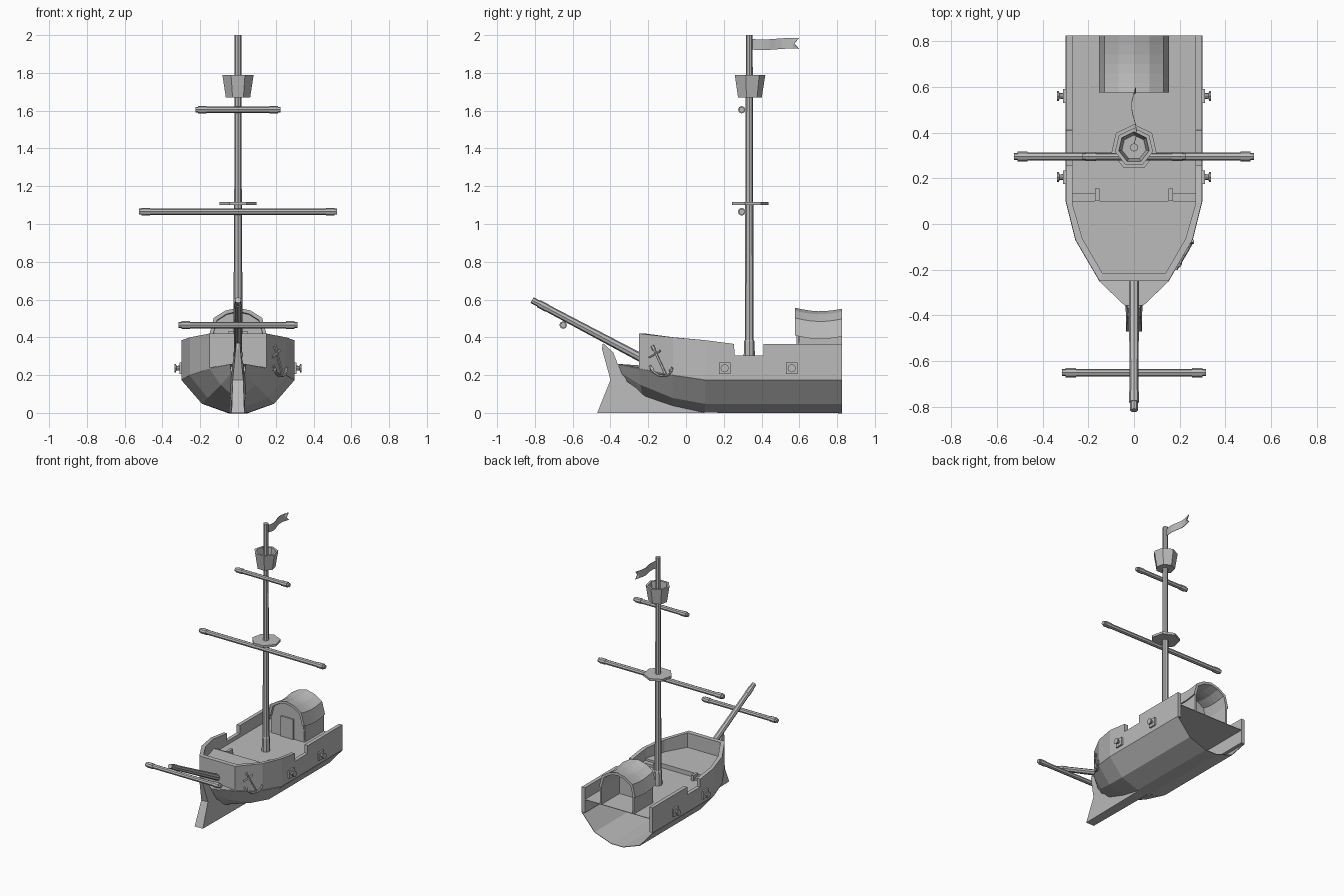
import bpy, bmesh, math
from mathutils import Vector

old = bpy.data.objects.get("Cube")
if old:
    bpy.data.objects.remove(old, do_unlink=True)

GREY = (0.5, 0.5, 0.5, 1)
mat = bpy.data.materials.new("plain grey")
mat.use_nodes = True
mat.diffuse_color = GREY
mat.node_tree.nodes["Principled BSDF"].inputs["Base Color"].default_value = GREY

DECK, FORE = 0.275, 0.31


def make(name, verts, faces, mirror=False, thick=0):
    mesh = bpy.data.meshes.new(name)
    bm = bmesh.new()
    vs = [bm.verts.new(v) for v in verts]
    for f in faces:
        bm.faces.new([vs[i] for i in f])
    bmesh.ops.remove_doubles(bm, verts=bm.verts, dist=0.0001)
    bmesh.ops.recalc_face_normals(bm, faces=bm.faces)
    bm.to_mesh(mesh)
    bm.free()
    mesh.materials.append(mat)
    ob = bpy.data.objects.new(name, mesh)
    bpy.context.collection.objects.link(ob)
    if mirror:
        ob.modifiers.new("mirror", 'MIRROR').use_clip = True
    if thick:
        m = ob.modifiers.new("thickness", 'SOLIDIFY')
        m.thickness, m.offset = thick, 0
    return ob


def loft(name, rings, closed=True, caps=True, **kw):
    """Skin a list of equal-length point rings."""
    n = len(rings[0])
    faces = []
    for r in range(len(rings) - 1):
        for i in range(n if closed else n - 1):
            j = (i + 1) % n
            faces.append((r * n + i, r * n + j, r * n + n + j, r * n + n + i))
    if closed and caps:
        faces += [tuple(range(n)), tuple(range((len(rings) - 1) * n, len(rings) * n))]
    return make(name, [p for ring in rings for p in ring], faces, **kw)


def rod(name, a, b, profile, sides=8, spin=0.0):
    """Turned shape from a to b; profile holds (fraction, radius)."""
    a, b = Vector(a), Vector(b)
    q = (b - a).to_track_quat('Z', 'Y')
    rings = []
    for t, r in profile:
        angles = [spin + 2 * math.pi * i / sides for i in range(sides)]
        rings.append([a.lerp(b, t) + q @ Vector((r * math.cos(k), r * math.sin(k), 0)) for k in angles])
    return loft(name, rings)


def box(name, lo, hi):
    rings = [[(lo[0], lo[1], z), (hi[0], lo[1], z), (hi[0], hi[1], z), (lo[0], hi[1], z)]
             for z in (lo[2], hi[2])]
    return loft(name, rings)


# Lower hull shell, open at the stern
stations = [
    [(.298, .825, .175), (.19, .825, .05), (.05, .825, 0), (0, .825, 0)],
    [(.298, .10, .175), (.19, .10, .05), (.05, .10, .003), (0, .10, .003)],
    [(.255, -.07, .20), (.16, -.07, .08), (.04, -.07, .04), (0, -.07, .04)],
    [(.15, -.25, .235), (.09, -.24, .15), (.025, -.23, .09), (0, -.23, .09)],
    [(.04, -.355, .257), (.035, -.34, .21), (.02, -.31, .165), (0, -.31, .165)],
]
loft("lower_hull", stations, closed=False, mirror=True, thick=.004)
make("bow_shelf", [(0, -.25, .25), (.15, -.25, .237), (.04, -.355, .257), (0, -.36, .257)],
     [(0, 1, 2, 3)], mirror=True, thick=.004)

# Bulwark: outer x, outer y, inner x, inner y, bottom, top
wall = [
    (.298, .825, .27, .825, .175, .365), (.298, .41, .27, .41, .175, .365),
    (.298, .409, .27, .409, .175, .305), (.298, .256, .27, .256, .175, .305),
    (.298, .255, .27, .255, .175, .365), (.298, .10, .27, .09, .175, .385),
    (.255, -.07, .225, -.065, .20, .40), (.15, -.25, .138, -.215, .235, .42),
    (0, -.25, 0, -.215, .235, .42),
]
loft("bulwark", [[(a, b, lo), (a, b, hi), (c, d, hi), (c, d, lo)]
                 for a, b, c, d, lo, hi in wall], caps=False, mirror=True)
make("bulwark_stern_end", [(.298, .825, .175), (.298, .825, .365), (.27, .825, .365), (.27, .825, .175)],
     [(0, 1, 2, 3)], mirror=True)

# Decks
make("main_deck", [(0, .825, DECK), (.28, .825, DECK), (.28, .10, DECK), (0, .10, DECK)],
     [(0, 1, 2, 3)], mirror=True, thick=.004)
outline = [(0, .10), (.28, .10), (.235, -.07), (.145, -.222), (0, -.222)]
loft("fore_deck", [[(x, y, z) for x, y in outline] for z in (DECK - .005, FORE)], mirror=True)
for s in (-1, 1):
    xs = sorted((s * .16, s * .275))
    box("deck_step", (xs[0], .10, DECK), (xs[1], .135, FORE - .015))
    box("step_post", (s * .16 - .01, .10, DECK), (s * .16 + .01, .155, FORE + .008))

# Stem and keel: y, z, half width
keel = [(-.47, 0, .034), (-.40, .175, .028), (-.445, .34, .012), (-.44, .37, .01), (-.385, .32, .012),
        (-.36, .255, .03), (-.31, .165, .038), (-.22, .10, .04), (-.07, .045, .04), (.10, 0, .04)]
loft("stem_and_keel", [[(s * w, y, z) for y, z, w in keel] for s in (-1, 1)])

# Mast, platform and lookout basket
rod("mast", (0, .335, DECK), (0, .335, 2),
    [(0, .03), (.06, .028), (.065, .0235), (.48, .0215), (.49, .02), (1, .018)])
rod("mast_platform", (0, .335, 1.10), (0, .335, 1.117), [(0, .101), (1, .101)], 7, -math.pi / 2)
rod("lookout_basket", (0, .335, 1.67), (0, .335, 1.79),
    [(0, .066), (1, .085), (1, .068), (.1, .054)], 7, -math.pi / 2)


# Yards with thicker end collars
def yard(name, half, y, z, r):
    c = .045 / (2 * half)
    e = .015 / (2 * half)
    prof = [(0, r * .9), (e, r * .9), (e, r * 1.2), (e + c, r * 1.2), (e + c, r)]
    rod(name, (-half, y, z), (half, y, z), prof + [(1 - t, k) for t, k in reversed(prof)])


yard("upper_yard", .226, .295, 1.605, .0165)
yard("main_yard", .525, .295, 1.065, .0175)
yard("bowsprit_yard", .314, -.65, .465, .017)
rod("bowsprit", (0, -.815, .597), (0, -.235, .29),
    [(0, .017), (.06, .017), (.06, .021), (.14, .021), (.14, .019), (1, .023)])

# Waving swallow-tailed pennant
steps = 8
rows = [[], [], []]
for i in range(steps + 1):
    t = i / steps
    x = .011 * math.sin(t * 7)
    z = 1.953 + .004 * math.sin(t * 5 + 3.6)
    for k, row in enumerate(rows):
        notch = .025 if k == 1 and i == steps else 0
        row.append((x, .348 + .25 * t - notch, z + (k - 1) * .028))
loft("pennant", rows, closed=False, thick=.003)

# Deck house with an arched, sagging roof and an open back
arch = [(.153, .41), (.128, .503), (.068, .541), (0, .557)]
full = arch + [(-x, z) for x, z in arch[-2::-1]]
inner = [(x * .87, .41 + (z - .41) * .87) for x, z in full]
section = full + inner[::-1]
roof = []
for i in range(7):
    t = i / 6
    sag = .016 * math.sin(math.pi * t) + .006 * t
    roof.append([(x, .576 + .249 * t, z - sag) for x, z in section])
loft("house_roof", roof)
for s in (-1, 1):
    xs = sorted((s * .13, s * .143))
    box("house_side_wall", (xs[0], .60, DECK), (xs[1], .825, .412))
front = [(.14, DECK)] + inner + [(-.14, DECK)]
loft("house_front_wall", [[(x, y, z) for x, z in front] for y in (.595, .61)])
box("house_door", (-.052, .586, DECK), (.052, .596, .43))

# Guns and gun ports
for s in (-1, 1):
    for y in (.205, .56):
        xs = sorted((s * .29, s * .31))
        box("gun_port", (xs[0], y - .03, .207), (xs[1], y + .03, .267))
        rod("gun", (s * .27, y, .237), (s * .336, y, .237),
            [(0, .013), (.62, .013), (.85, .012), (.88, .022), (1, .022)])


# Anchor lying flat on the left bow
def bow(y, z, out=.003):
    return Vector((.255 + (y + .07) * .583 + out * .864, y - out * .504, z))


rod("anchor_shank", bow(-.172, .345), bow(-.108, .205), [(0, .007), (1, .008)], 6)
rod("anchor_stock", bow(-.195, .295), bow(-.135, .33), [(0, .007), (1, .007)], 6)
rod("anchor_ring", bow(-.177, .355), bow(-.168, .335), [(0, .011), (1, .011)], 6)
arms = [(-.19, .25), (-.172, .218), (-.143, .197), (-.108, .195), (-.083, .212), (-.072, .24)]
for a, b in zip(arms, arms[1:]):
    rod("anchor_arm", bow(*a), bow(*b), [(0, .007), (1, .007)], 6)
for tip, nxt in ((arms[0], arms[1]), (arms[-1], arms[-2])):
    rod("anchor_fluke", bow(*tip), bow(*nxt), [(0, .002), (.6, .012), (1, .006)], 4)
